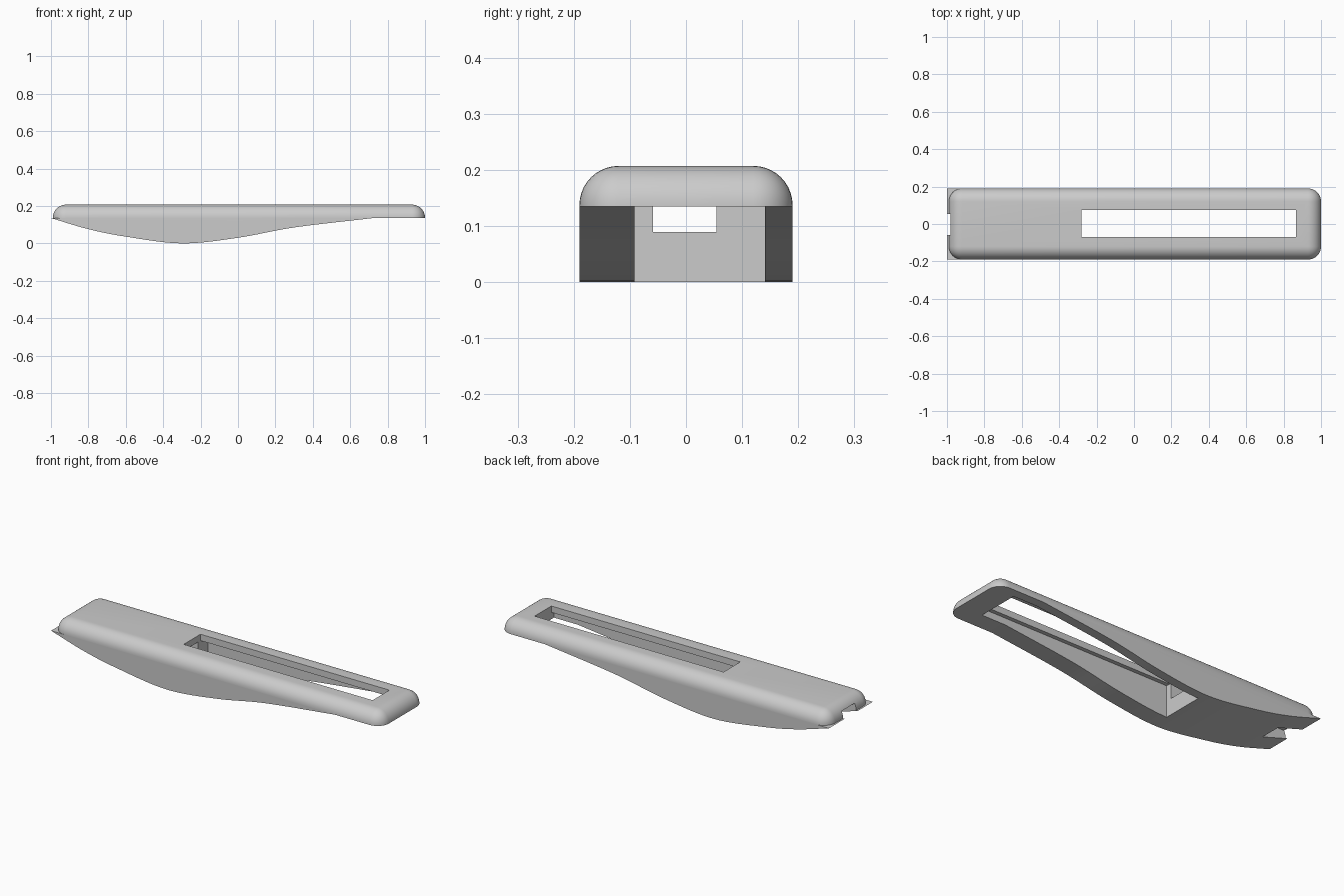
import bpy
import bmesh
from mathutils import Vector, geometry

cube = bpy.data.objects.get("Cube")
if cube:
    bpy.data.objects.remove(cube, do_unlink=True)

HALF_WIDTH, SEAM, TOP, CEILING = 0.19, 0.135, 0.207, 0.172

grey = bpy.data.materials.new("plain grey")
grey.use_nodes = True
grey.diffuse_color = (0.6, 0.6, 0.6, 1)
grey.node_tree.nodes["Principled BSDF"].inputs["Base Color"].default_value = grey.diffuse_color


def finish(name, bm):
    bmesh.ops.recalc_face_normals(bm, faces=bm.faces)
    mesh = bpy.data.meshes.new(name)
    bm.to_mesh(mesh)
    bm.free()
    mesh.materials.append(grey)
    obj = bpy.data.objects.new(name, mesh)
    bpy.context.collection.objects.link(obj)
    return obj


def box_mesh(low, high):
    bm = bmesh.new()
    bmesh.ops.create_cube(bm, size=1)
    low, high = Vector(low), Vector(high)
    for v in bm.verts:
        v.co = (low + high) / 2 + v.co * (high - low)
    return bm


# Rounded cover: every edge is filleted except those around the base
bm = box_mesh((-0.99, -HALF_WIDTH, SEAM), (1, HALF_WIDTH, TOP))
edges = [e for e in bm.edges if any(v.co.z > SEAM + 0.01 for v in e.verts)]
bmesh.ops.bevel(bm, geom=edges, offset=0.07, segments=10, profile=0.5, affect='EDGES')
cover = finish("rounded_cover", bm)

# Curved underside: smooth belly profile extruded across the width
knots = [Vector(p) for p in ((-1, SEAM), (-0.8, 0.076), (-0.6, 0.036), (-0.3, 0),
                             (0, 0.03), (0.3, 0.085), (0.72, SEAM))]
slopes = [(b - a) / 2 for a, b in zip(knots[:-2], knots[2:])]
slopes = [knots[1] - knots[0]] + slopes + [knots[-1] - knots[-2]]
profile = []
for i in range(len(knots) - 1):
    a, b = knots[i], knots[i + 1]
    curve = geometry.interpolate_bezier(a, a + slopes[i] / 3, b - slopes[i + 1] / 3, b, 9)
    profile += curve[:-1]
profile.append(knots[-1])
bm = bmesh.new()
face = bm.faces.new([bm.verts.new((p.x, -HALF_WIDTH, max(p.y, 0))) for p in profile])
side = bmesh.ops.extrude_face_region(bm, geom=[face])["geom"]
bmesh.ops.translate(bm, verts=[v for v in side if isinstance(v, bmesh.types.BMVert)],
                    vec=(0, 2 * HALF_WIDTH, 0))
body = finish("slotted_handle_body", bm)

# Cutters: top slot, wider pocket beneath it, and channel out of the end
cutters = [
    finish("slot_cutter", box_mesh((-0.28, -0.07, -0.1), (0.865, 0.075, 0.3))),
    finish("pocket_cutter", box_mesh((-0.28, -0.092, -0.1), (0.865, 0.141, CEILING))),
    finish("channel_cutter", box_mesh((-1.1, -0.059, 0.089), (-0.2, 0.054, CEILING))),
]

bpy.context.view_layer.objects.active = body
for tool, operation in [(cover, 'UNION')] + [(c, 'DIFFERENCE') for c in cutters]:
    mod = body.modifiers.new(tool.name, 'BOOLEAN')
    mod.object, mod.operation, mod.solver = tool, operation, 'EXACT'
    bpy.ops.object.modifier_apply(modifier=mod.name)
    bpy.data.objects.remove(tool, do_unlink=True)

bpy.ops.object.select_all(action='DESELECT')
body.select_set(True)
bpy.ops.object.shade_smooth_by_angle(angle=0.5)
